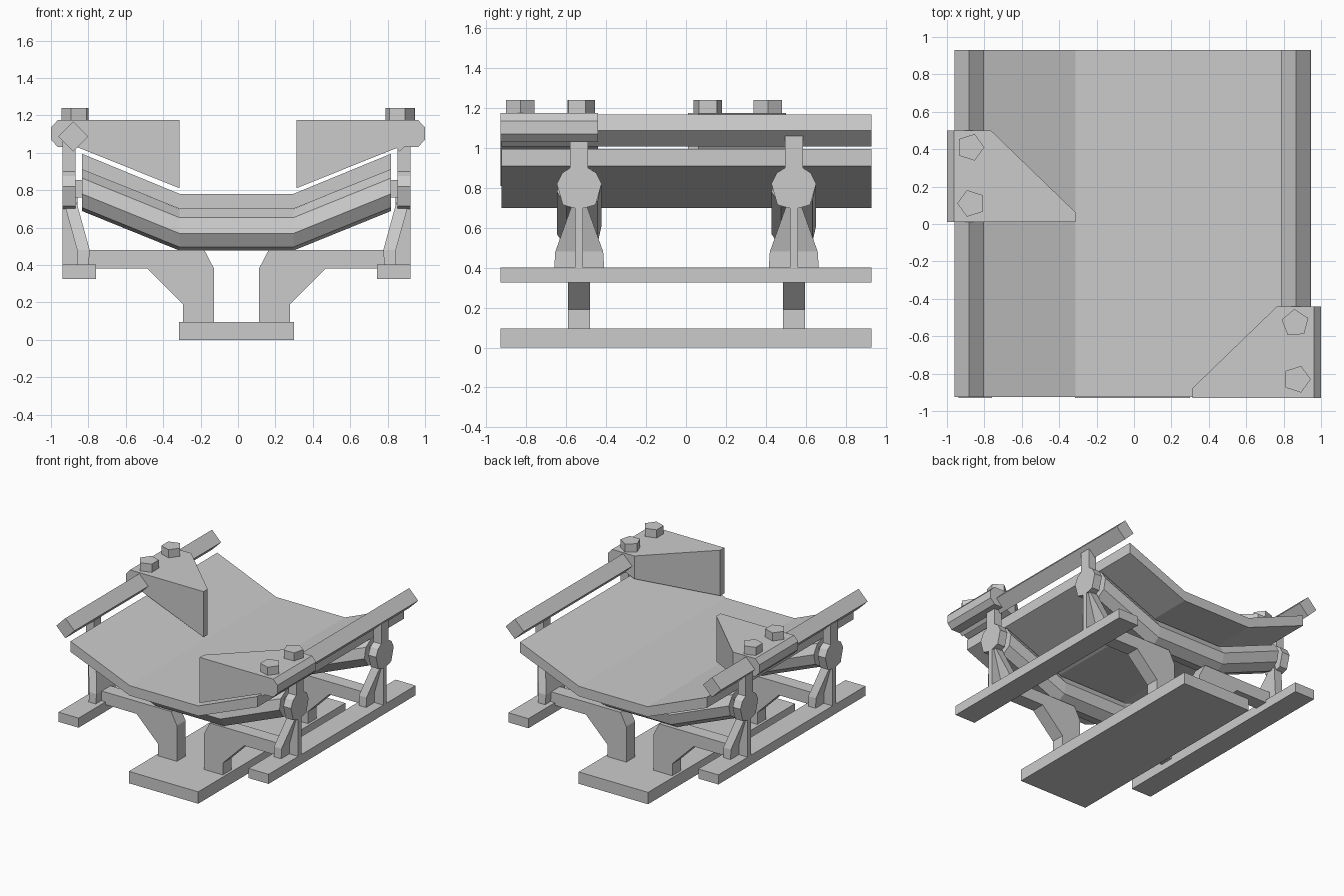
import bpy, bmesh, math
from mathutils import Vector

if "Cube" in bpy.data.objects:
    bpy.data.objects.remove(bpy.data.objects["Cube"])

CX = -0.008                      # the frame's own centre line
SIDES = {"left": -1, "right": 1}


def finish(name, bm):
    bmesh.ops.recalc_face_normals(bm, faces=bm.faces)
    me = bpy.data.meshes.new(name)
    bm.to_mesh(me)
    bm.free()
    ob = bpy.data.objects.new(name, me)
    bpy.context.collection.objects.link(ob)
    return ob


def loft(name, rings, cut=None):
    """Join matching rings of 3D points and cap both ends."""
    bm = bmesh.new()
    vs = [[bm.verts.new(p) for p in r] for r in rings]
    n = len(vs[0])
    for a, b in zip(vs, vs[1:]):
        for i in range(n):
            j = (i + 1) % n
            bm.faces.new((a[i], a[j], b[j], b[i]))
    bm.faces.new(vs[0])
    bm.faces.new(vs[-1])
    if cut:
        bm.normal_update()
        bmesh.ops.bisect_plane(bm, geom=bm.verts[:] + bm.edges[:] + bm.faces[:],
                               plane_co=cut[0], plane_no=cut[1], clear_outer=True)
        bmesh.ops.holes_fill(bm, edges=[e for e in bm.edges if e.is_boundary])
    return finish(name, bm)


def prism_y(name, pts, y0, y1, cut=None):
    return loft(name, [[(x, y, z) for x, z in pts] for y in (y0, y1)], cut)


def prism_x(name, pts, x0, x1):
    return loft(name, [[(x, y, z) for y, z in pts] for x in (x0, x1)])


def box(name, x0, x1, y0, y1, z0, z1):
    return prism_y(name, [(x0, z0), (x1, z0), (x1, z1), (x0, z1)], y0, y1)


# base plate and side rails
box("base_plate", CX - 0.307, CX + 0.307, -0.93, 0.93, 0, 0.095)
for side, s in SIDES.items():
    box(side + "_foot_rail", CX + s * 0.752, CX + s * 0.93, -0.93, 0.93, 0.325, 0.402)

# troughed belt
top = [(-0.827, 0.995), (-0.304, 0.78), (0.304, 0.78), (0.827, 0.995)]
low = [(0.827, 0.91), (0.304, 0.70), (-0.304, 0.70), (-0.827, 0.91)]
prism_y("belt", [(CX + x, z) for x, z in top + low], -0.925, 0.93)

for label, yc in (("front", -0.535), ("back", 0.54)):
    # bent eight-sided roller under the belt
    rings = []
    for x, z in ((-0.827, 0.80), (-0.304, 0.588), (0.304, 0.588), (0.827, 0.80)):
        rings.append([(CX + x, yc + 0.113 * math.cos(a), z + 0.113 * math.sin(a))
                      for a in (math.radians(10 + 45 * k) for k in range(8))])
    loft(label + "_roller", rings)

    for side, s in SIDES.items():
        tag = f"{label}_{side}_"
        X = lambda v: CX + s * v
        # leg with outward arm
        leg = [(0.12, 0.09), (0.12, 0.38), (0.172, 0.48), (0.84, 0.48),
               (0.84, 0.38), (0.477, 0.38), (0.287, 0.19), (0.287, 0.09)]
        prism_y(tag + "support_leg", [(X(x), z) for x, z in leg], yc - 0.055, yc + 0.055)
        # post with widened bearing plate
        half = [(0.045, 1.06), (0.045, 0.90), (0.085, 0.875), (0.112, 0.82),
                (0.082, 0.715), (0.03, 0.70)]
        plate = [(yc + y, z) for y, z in half] + [(yc - y, z) for y, z in reversed(half)]
        prism_x(tag + "post", plate, X(0.93), X(0.862))
        # splayed foot and centre web
        foot = []
        for xo, xi, hy, z in ((0.93, 0.862, 0.02, 0.76), (0.852, 0.785, 0.12, 0.48),
                              (0.852, 0.79, 0.125, 0.40)):
            foot.append([(X(xo), yc - hy, z), (X(xo), yc + hy, z),
                         (X(xi), yc + hy, z), (X(xi), yc - hy, z)])
        loft(tag + "splayed_foot", foot)
        box(tag + "web", X(0.93), X(0.85), yc - 0.02, yc + 0.02, 0.40, 0.76)
        # roller axle stub
        box(tag + "axle", X(0.88), X(0.80), yc - 0.045, yc + 0.045, 0.76, 0.855)

# diamond-section top rails, skirt blocks and bolts
for side, s in SIDES.items():
    rx = CX + s * 0.873
    prism_y(side + "_top_rail", [(rx - 0.08, 1.087), (rx, 1.007), (rx + 0.08, 1.087),
                                 (rx, 1.167)], -0.925, 0.93)
    y0 = -0.93 if s > 0 else 0.01
    block = [(0.312, 0.81), (0.312, 1.175), (0.963, 1.175), (1.0, 1.135),
             (1.0, 1.07), (0.963, 1.03), (0.86, 1.03)]
    prism_y(side + "_skirt_block", [(s * x, z) for x, z in block], y0, y0 + 0.49,
            cut=(Vector((s * 0.312, y0 + 0.052, 1)), Vector((-s * 0.438, 0.453, 0))))

for i, (x, y, a0) in enumerate(((-0.875, 0.41, 0), (-0.87, 0.11, 180),
                                (0.862, -0.53, 165), (0.87, -0.83, 0))):
    ring = [(x + 0.075 * math.cos(a), y + 0.075 * math.sin(a))
            for a in (math.radians(a0 + 72 * k) for k in range(5))]
    loft(f"bolt_head_{i + 1}", [[(px, py, z) for px, py in ring] for z in (1.165, 1.24)])
